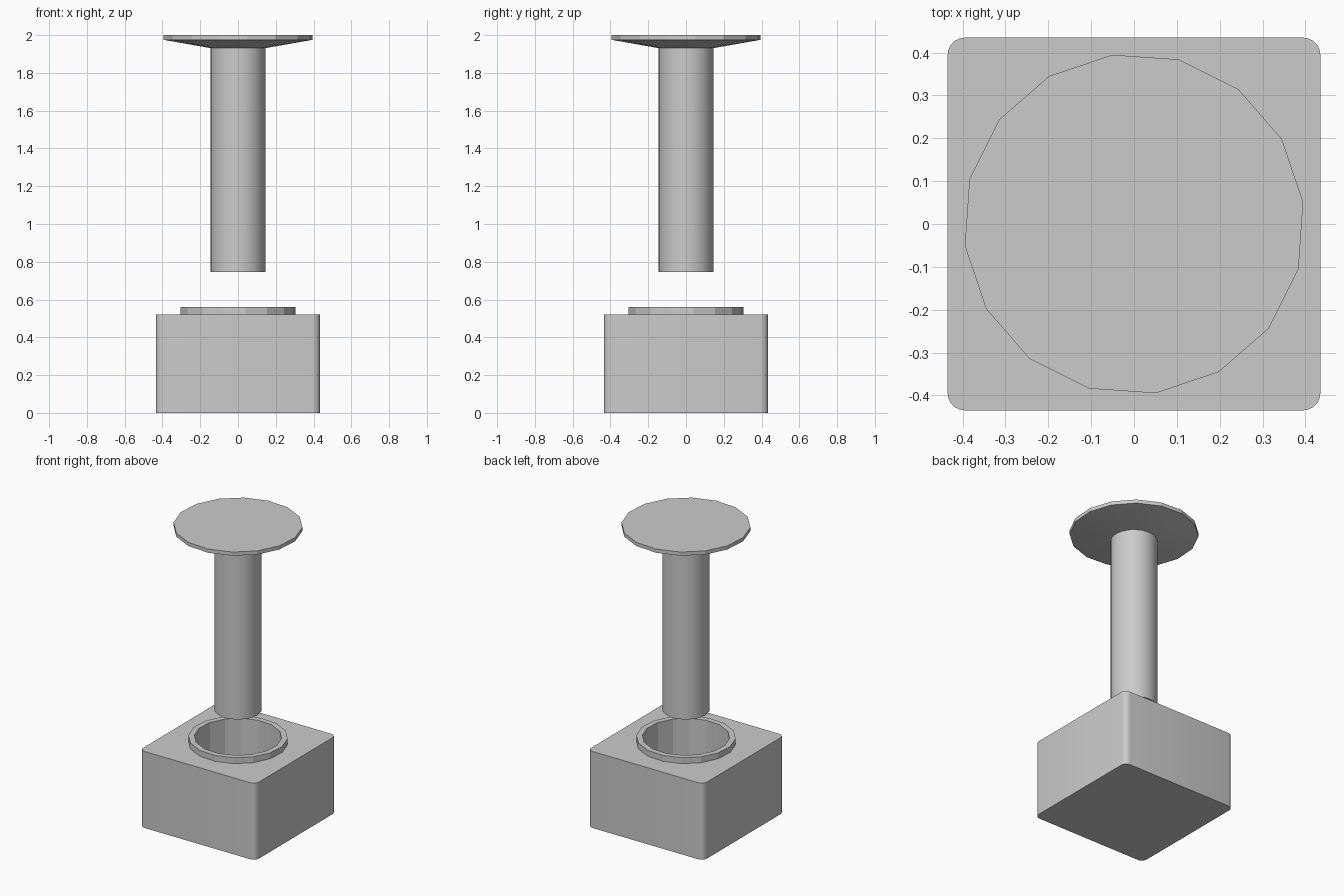
import bpy, bmesh
from math import sin, cos, radians, pi

if "Cube" in bpy.data.objects:
    bpy.data.objects.remove(bpy.data.objects["Cube"])

SIDES = 16
TURN = radians(7.3)


def ring(bm, r, z, n=SIDES, turn=TURN):
    return [bm.verts.new((r * cos(turn + 2 * pi * i / n), r * sin(turn + 2 * pi * i / n), z))
            for i in range(n)]


def bridge(bm, a, b):
    n = len(a)
    for i in range(n):
        j = (i + 1) % n
        bm.faces.new((a[i], a[j], b[j], b[i]))


def loop_edges(bm, loop):
    return [bm.edges.get((loop[i - 1], loop[i])) for i in range(len(loop))]


def finish(bm, name):
    bmesh.ops.recalc_face_normals(bm, faces=bm.faces)
    me = bpy.data.meshes.new(name)
    bm.to_mesh(me)
    bm.free()
    me.shade_smooth()
    me.set_sharp_from_angle(angle=radians(20))
    ob = bpy.data.objects.new(name, me)
    bpy.context.collection.objects.link(ob)
    return ob


def lathe(name, profile, n=SIDES):
    """Closed solid of revolution from (radius, z) pairs."""
    bm = bmesh.new()
    rings = [ring(bm, r, z, n) for r, z in profile]
    for a, b in zip(rings, rings[1:]):
        bridge(bm, a, b)
    bm.faces.new(rings[0])
    bm.faces.new(rings[-1])
    return finish(bm, name)


def rounded_square(bm, half, rad, z, seg=5):
    verts = []
    for q, (sx, sy) in enumerate(((1, 1), (-1, 1), (-1, -1), (1, -1))):
        for k in range(seg + 1):
            a = (q + k / seg) * pi / 2
            verts.append(bm.verts.new((sx * (half - rad) + rad * cos(a),
                                       sy * (half - rad) + rad * sin(a), z)))
    return verts


# Base block with a raised collar around a deep socket
bm = bmesh.new()
bottom = rounded_square(bm, 0.435, 0.04, 0)
top = rounded_square(bm, 0.435, 0.04, 0.52)
bridge(bm, bottom, top)
bm.faces.new(bottom)
socket = [ring(bm, r, z) for r, z in ((0.307, 0.52), (0.307, 0.56), (0.27, 0.56), (0.27, 0.06))]
for a, b in zip(socket, socket[1:]):
    bridge(bm, a, b)
bm.faces.new(socket[-1])
bmesh.ops.triangle_fill(bm, use_beauty=True, use_dissolve=False,
                        edges=loop_edges(bm, top) + loop_edges(bm, socket[0]))
finish(bm, "base_block")

# Plunger rod hanging above the socket
lathe("plunger_rod", [(0.145, 0.745), (0.145, 1.935)], 32)

# Thumb plate with a shallow conical underside
lathe("thumb_plate", [(0.14, 1.93), (0.398, 1.975), (0.398, 2.0)])
